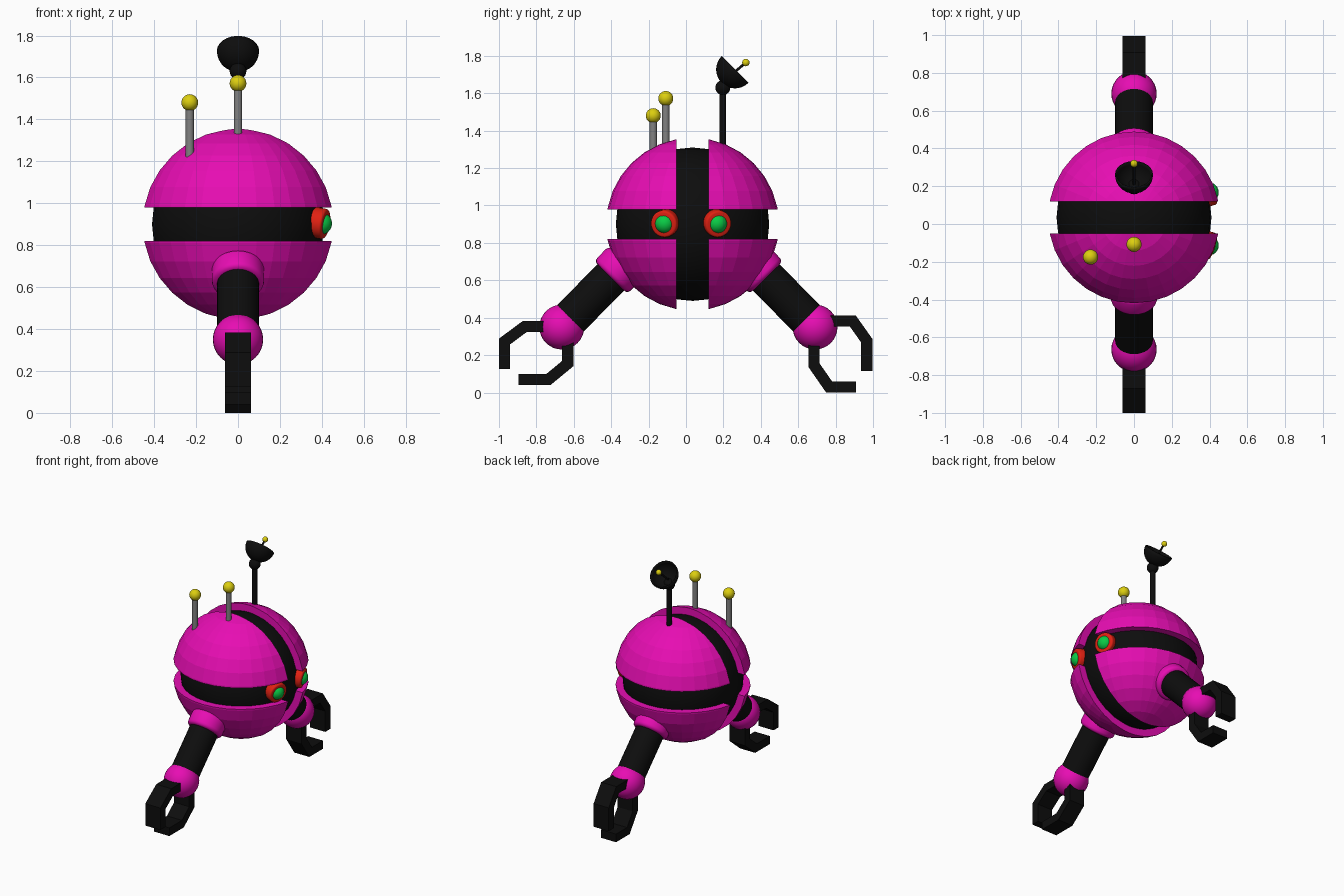
import bpy, bmesh, math
from mathutils import Vector

if "Cube" in bpy.data.objects:
    bpy.data.objects.remove(bpy.data.objects["Cube"])


def material(name, rgb):
    m = bpy.data.materials.new(name)
    m.diffuse_color = (*rgb, 1)
    m.use_nodes = True
    m.node_tree.nodes["Principled BSDF"].inputs["Base Color"].default_value = m.diffuse_color
    return m


MAGENTA = material("magenta", (0.80, 0.004, 0.45))
BLACK = material("black", (0.004, 0.004, 0.004))
RED = material("red", (0.75, 0.015, 0.006))
GREEN = material("green", (0.003, 0.60, 0.06))
YELLOW = material("yellow", (0.72, 0.62, 0.005))
GREY = material("grey", (0.22, 0.22, 0.22))


def finish(name, bm, mat, smooth=True):
    bmesh.ops.recalc_face_normals(bm, faces=bm.faces)
    me = bpy.data.meshes.new(name)
    bm.to_mesh(me)
    bm.free()
    me.materials.append(mat)
    ob = bpy.data.objects.new(name, me)
    bpy.context.collection.objects.link(ob)
    if smooth:
        bpy.ops.object.select_all(action='DESELECT')
        ob.select_set(True)
        bpy.context.view_layer.objects.active = ob
        bpy.ops.object.shade_smooth_by_angle(angle=math.radians(35))
    return ob


def ball(name, c, r, mat, seg=24):
    bm = bmesh.new()
    bmesh.ops.create_uvsphere(bm, u_segments=seg, v_segments=seg // 2, radius=r)
    bmesh.ops.translate(bm, verts=bm.verts, vec=c)
    return finish(name, bm, mat)


def rod(name, a, b, r, mat, bevel=0.0, seg=32):
    """Cylinder between two points, with optional rounded rims."""
    a, b = Vector(a), Vector(b)
    bm = bmesh.new()
    bmesh.ops.create_cone(bm, cap_ends=True, segments=seg, radius1=r, radius2=r, depth=(b - a).length)
    if bevel:
        rims = [e for e in bm.edges if abs(e.verts[0].co.z - e.verts[1].co.z) < 1e-5]
        bmesh.ops.bevel(bm, geom=rims, offset=bevel, segments=3, profile=0.5, affect='EDGES')
    ob = finish(name, bm, mat)
    ob.rotation_euler = (b - a).to_track_quat('Z', 'Y').to_euler()
    ob.location = (a + b) / 2
    return ob


def ribbon(name, path, half_width, thick, mat):
    """Mitred flat bar following a path in the y-z plane."""
    pts = [Vector(p) for p in path]
    bm = bmesh.new()
    rings = []
    for i, p in enumerate(pts):
        dirs = []
        if i > 0:
            dirs.append((p - pts[i - 1]).normalized())
        if i < len(pts) - 1:
            dirs.append((pts[i + 1] - p).normalized())
        t = sum(dirs, Vector((0, 0))).normalized()
        n = Vector((-t.y, t.x)) * (thick / 2 / t.dot(dirs[0]))
        rings.append([bm.verts.new((x, *(p + n * s))) for x, s in
                      ((-half_width, -1), (half_width, -1), (half_width, 1), (-half_width, 1))])
    for r0, r1 in zip(rings, rings[1:]):
        for k in range(4):
            bm.faces.new((r0[k], r0[(k + 1) % 4], r1[(k + 1) % 4], r1[k]))
    bm.faces.new(rings[0])
    bm.faces.new(rings[-1])
    return finish(name, bm, mat, smooth=False)


# Body: black core with four magenta quarter shells separated by grooves
CENTRE = Vector((0, 0.035, 0.9))
ball("body_core", CENTRE, 0.41, BLACK, 32)
for sy in (-1, 1):
    for sz in (-1, 1):
        bm = bmesh.new()
        bmesh.ops.create_uvsphere(bm, u_segments=32, v_segments=16, radius=0.462)
        for co, no in (((0, sy * 0.085, 0), (0, sy, 0)), ((0, 0, sz * 0.079), (0, 0, sz))):
            cut = bmesh.ops.bisect_plane(bm, geom=bm.verts[:] + bm.edges[:] + bm.faces[:],
                                         plane_co=co, plane_no=no, clear_inner=True)
            bmesh.ops.holes_fill(bm, edges=[e for e in bm.edges if e.is_boundary], sides=0)
        bmesh.ops.translate(bm, verts=bm.verts, vec=CENTRE)
        finish(f"shell_{'front' if sy < 0 else 'back'}_{'lower' if sz < 0 else 'upper'}",
               bm, MAGENTA, smooth=False)

# Eyes on the +x side
for sy, tag in ((-1, "front"), (1, "back")):
    c = Vector((0.388, 0.027 + sy * 0.138, 0.905))
    axis = Vector((0.93, sy * 0.30, -0.16)).normalized()
    rod(f"eye_ring_{tag}", c - axis * 0.035, c + axis * 0.033, 0.073, RED, bevel=0.012)
    ball(f"eye_lens_{tag}", c + axis * 0.008, 0.053, GREEN)

# Two antennas with yellow tips
for tag, x, y, z in (("tall", 0, -0.108, 1.572), ("short", -0.23, -0.175, 1.48)):
    rod(f"antenna_{tag}", (x, y, z - 0.26), (x, y, z), 0.02, GREY, seg=16)
    ball(f"antenna_tip_{tag}", (x, y, z), 0.04, YELLOW)

# Dish on its mast
rod("dish_mast", (0, 0.197, 1.28), (0, 0.197, 1.63), 0.018, BLACK, seg=16)
ball("dish_pivot", (0, 0.197, 1.63), 0.04, BLACK)
bm = bmesh.new()
bmesh.ops.create_uvsphere(bm, u_segments=24, v_segments=16, radius=0.101)
bmesh.ops.delete(bm, geom=[v for v in bm.verts if v.co.z > 0.001], context='VERTS')
dish = finish("dish", bm, BLACK)
dish.location = (0, 0.262, 1.727)
dish.rotation_euler = (math.radians(-45), 0, 0)
wall = dish.modifiers.new("wall", 'SOLIDIFY')
wall.thickness = 0.008
rod("dish_feed", (0, 0.21, 1.67), (0, 0.318, 1.763), 0.007, BLACK, seg=12)
ball("dish_feed_tip", (0, 0.32, 1.764), 0.02, YELLOW, 16)

# Arms: collar, upper arm, elbow ball
for tag, shoulder, elbow in (("front", (0, -0.378, 0.64), (0, -0.664, 0.35)),
                             ("back", (0, 0.405, 0.64), (0, 0.69, 0.35))):
    s, e = Vector(shoulder), Vector(elbow)
    d = (e - s).normalized()
    rod(f"shoulder_collar_{tag}", s - d * 0.08, s + d * 0.035, 0.125, MAGENTA, bevel=0.025)
    rod(f"arm_{tag}", s - d * 0.05, e, 0.1, BLACK)
    ball(f"elbow_{tag}", e, 0.12, MAGENTA, 32)

# Claws: two bent fingers per arm
CLAWS = {
    "claw_front_upper": [(-0.70, 0.353), (-0.862, 0.353), (-0.97, 0.273), (-0.97, 0.125)],
    "claw_front_lower": [(-0.632, 0.30), (-0.632, 0.155), (-0.735, 0.07), (-0.895, 0.07)],
    "claw_back_upper": [(0.73, 0.382), (0.892, 0.382), (0.966, 0.278), (0.966, 0.115)],
    "claw_back_lower": [(0.685, 0.30), (0.685, 0.145), (0.765, 0.03), (0.91, 0.03)],
}
for name, path in CLAWS.items():
    ribbon(name, path, 0.062, 0.06, BLACK)
